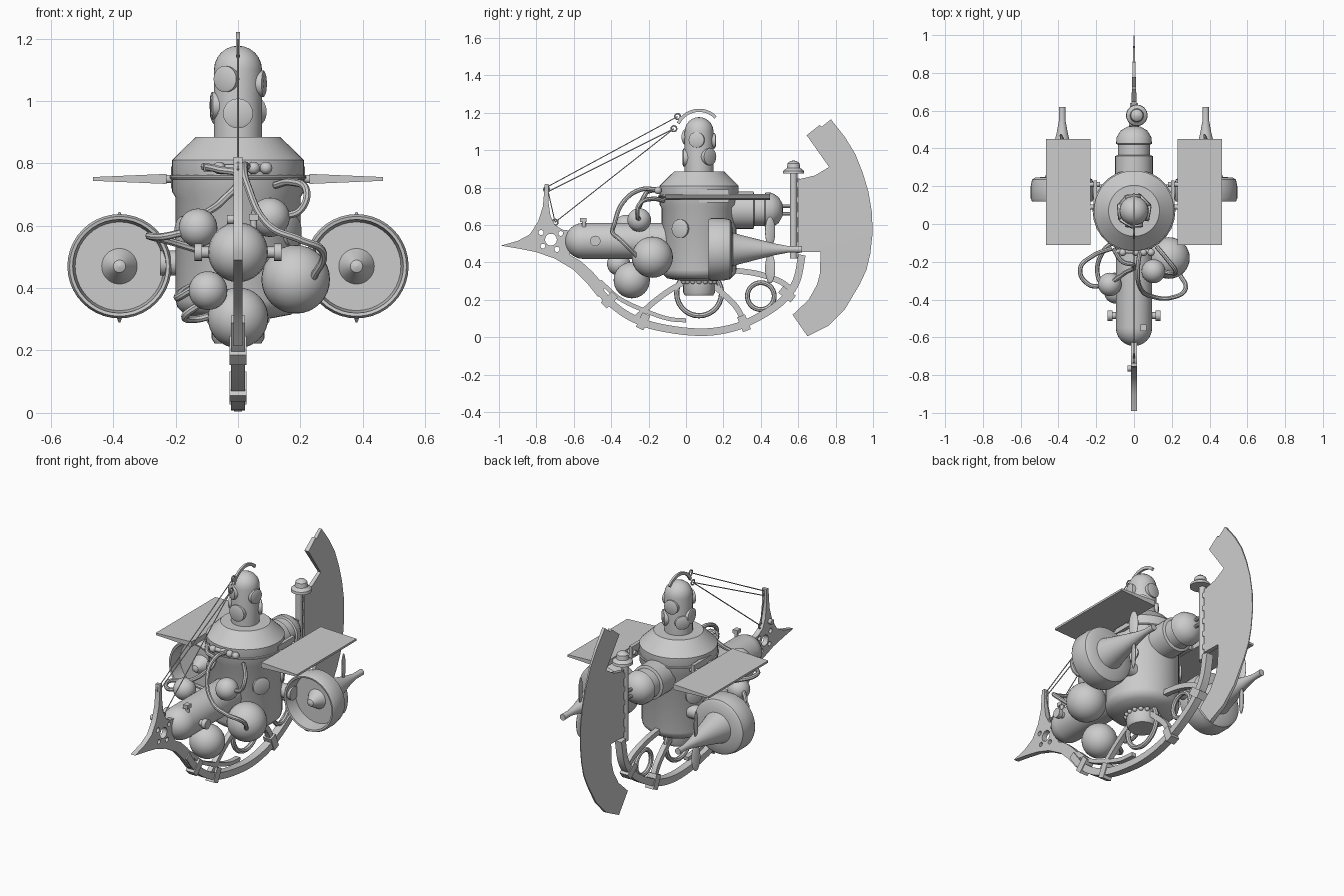
import bpy, math
from math import sin, cos, pi, radians
from mathutils import Vector

if "Cube" in bpy.data.objects:
    bpy.data.objects.remove(bpy.data.objects["Cube"])

def new_obj(name, verts, faces):
    me = bpy.data.meshes.new(name)
    me.from_pydata(verts, [], faces)
    ob = bpy.data.objects.new(name, me)
    bpy.context.collection.objects.link(ob)
    return ob

def lathe(name, prof, loc=(0, 0, 0), axis=(0, 0, 1), n=32):
    """Revolve (radius, height) points round an axis through loc."""
    q, loc = Vector(axis).to_track_quat('Z', 'Y'), Vector(loc)
    verts = [loc + q @ Vector((max(r, 1e-4) * cos(2*pi*i/n), max(r, 1e-4) * sin(2*pi*i/n), h))
             for r, h in prof for i in range(n)]
    faces = [(j*n + i, j*n + (i+1) % n, (j+1)*n + (i+1) % n, (j+1)*n + i)
             for j in range(len(prof) - 1) for i in range(n)]
    faces += [tuple(range(n))[::-1], tuple(range((len(prof)-1)*n, len(prof)*n))]
    return new_obj(name, verts, faces)

def rod(name, a, b, r, n=16):
    a, b = Vector(a), Vector(b)
    return lathe(name, [(r, 0), (r, (b - a).length)], a, b - a, n)

def ball(name, loc, r, scale=(1, 1, 1), rot=(0, 0, 0)):
    bpy.ops.mesh.primitive_uv_sphere_add(segments=32, ring_count=16, radius=r, location=loc, rotation=rot)
    ob = bpy.context.object
    ob.name, ob.scale = name, scale
    return ob

def ring(name, loc, R, r, rot=(0, pi/2, 0)):
    bpy.ops.mesh.primitive_torus_add(major_radius=R, minor_radius=r, major_segments=28,
                                     minor_segments=8, location=loc, rotation=rot)
    bpy.context.object.name = name

def box(name, loc, size, rot=(0, 0, 0)):
    bpy.ops.mesh.primitive_cube_add(size=1, location=loc, rotation=rot)
    ob = bpy.context.object
    ob.name, ob.scale = name, size

def bake(name, cu):
    """Turn curve data into a mesh object."""
    tmp = bpy.data.objects.new(name + "_path", cu)
    bpy.context.collection.objects.link(tmp)
    bpy.context.view_layer.update()
    me = bpy.data.meshes.new_from_object(tmp.evaluated_get(bpy.context.evaluated_depsgraph_get()))
    bpy.data.objects.remove(tmp)
    ob = bpy.data.objects.new(name, me)
    bpy.context.collection.objects.link(ob)
    return ob

def hose(name, pts, r=0.012):
    cu = bpy.data.curves.new(name, 'CURVE')
    cu.dimensions, cu.bevel_depth, cu.bevel_resolution, cu.use_fill_caps = '3D', r, 2, True
    sp = cu.splines.new('BEZIER')
    sp.bezier_points.add(len(pts) - 1)
    for bp, p in zip(sp.bezier_points, pts):
        bp.co = p
        bp.handle_left_type = bp.handle_right_type = 'AUTO'
    return bake(name, cu)

def plate(name, outline, half, holes=()):
    """Flat plate in the y-z plane, with round holes (y, z, r)."""
    cu = bpy.data.curves.new(name, 'CURVE')
    cu.dimensions, cu.fill_mode, cu.extrude = '2D', 'BOTH', half
    loops = [outline] + [[(y + r*cos(2*pi*i/14), z + r*sin(2*pi*i/14)) for i in range(14)] for y, z, r in holes]
    for loop in loops:
        sp = cu.splines.new('POLY')
        sp.points.add(len(loop) - 1)
        sp.use_cyclic_u = True
        for p, (y, z) in zip(sp.points, loop):
            p.co = (y, z, 0, 1)
    ob = bake(name, cu)
    for v in ob.data.vertices:
        v.co = (v.co.z, v.co.x, v.co.y)
    return ob

def ribbon(name, pts, width, half):
    """Smooth band of constant width following points in the y-z plane."""
    P = [Vector(p) for p in pts]
    P = [2*P[0] - P[1]] + P + [2*P[-1] - P[-2]]
    line = []
    for a, b, c, d in zip(P, P[1:], P[2:], P[3:]):
        for k in range(5):
            t = k / 5
            line.append(0.5 * (2*b + (c-a)*t + (2*a-5*b+4*c-d)*t*t + (3*b-a-3*c+d)*t**3))
    line.append(P[-2])
    L, R = [], []
    for i, p in enumerate(line):
        t = (line[min(i+1, len(line)-1)] - line[max(i-1, 0)]).normalized()
        o = Vector((-t.y, t.x)) * width / 2
        L.append(tuple(p + o))
        R.append(tuple(p - o))
    return plate(name, L + R[::-1], half)

CY = 0.07  # y of the hull axis

# Hull with sloped roof, belly neck and its toothed collar
lathe("hull", [(0, .30), (.09, .30), (.17, .315), (.195, .34), (.2, .36), (.2, .69), (.212, .71), (.212, .81),
               (.135, .885), (0, .885)], (0, CY, 0), n=40)
lathe("belly_neck", [(.085, .31), (.085, .24), (.075, .222), (0, .222)], (0, CY, 0))
for i in range(16):
    a = 2*pi*i/16
    ball("collar_tooth", (.088*cos(a), CY + .088*sin(a), .297), .013)
ring("hull_band", (0, CY, .755), .212, .007, (0, 0, 0))
for a in (-30, 30, 150, 210):
    d = Vector((cos(radians(a)), sin(radians(a)), 0))
    lathe("hull_porthole", [(.05, 0), (.05, .012), (.04, .016), (0, .016)], Vector((0, CY, .58)) + d*.195, d, 24)

# Lookout turret with scattered portholes
lathe("turret", [(.077, .88), (.077, 1.10)] + [(.077*cos(t*pi/12), 1.10 + .077*sin(t*pi/12)) for t in range(1, 7)],
      (0, CY, 0))
for a, z, r in ((-90, .96, .048), (-120, 1.07, .042), (-10, 1.055, .042), (45, .965, .046),
                (185, .985, .044), (95, 1.05, .042), (140, .96, .04)):
    d = Vector((cos(radians(a)), sin(radians(a)), 0))
    lathe("turret_porthole", [(r, 0), (r, .026), (r*.8, .03), (0, .03)], Vector((0, CY, z)) + d*.058, d, 20)
arc = [(CY + .125*cos(radians(a)), 1.085 + .128*sin(radians(a))) for a in range(45, 161, 12)]
ribbon("turret_crest", arc, .017, .006)

# Nose fuselage, side knobs and periscope
lathe("nose", [(.096, 0), (.096, .55)] + [(.096*cos(t*pi/12), .55 + .096*sin(t*pi/12)) for t in range(1, 7)],
      (0, 0, .515), (0, -1, 0))
for s in (-1, 1):
    rod("nose_knob_stem", (s*.08, -.485, .515), (s*.12, -.485, .515), .018)
    rod("nose_knob", (s*.115, -.485, .515), (s*.14, -.485, .515), .028)
rod("periscope", (.05, -.545, .58), (.05, -.545, .635), .011)
box("periscope_head", (.05, -.55, .627), (.03, .035, .022))

# Float spheres
for x, y, z, r in ((-.128, -.32, .593, .062), (.103, -.25, .627, .063), (.185, -.18, .428, .11),
                   (-.096, -.36, .392, .062), (0, -.29, .305, .097)):
    ball("float", (x, y, z), r)

# Manifold and hoses
for x in (-.06, .01, .05, .09):
    ball("manifold_valve", (x, -.15, .785), .02)
rod("manifold", (-.11, -.145, .785), (.1, -.145, .785), .012)
hose("hose_a", [(-.17, -.33, .58), (-.24, -.32, .565), (-.285, -.24, .567), (-.22, -.17, .55), (-.12, -.13, .52)])
hose("hose_b", [(.03, -.15, .79), (.02, -.24, .79), (.03, -.33, .73), (.1, -.385, .6), (.2, -.39, .555),
                (.27, -.35, .52), (.24, -.26, .43)])
hose("hose_c", [(.12, -.12, .73), (.17, -.18, .74), (.22, -.25, .71), (.2, -.26, .65), (.15, -.25, .63)])
hose("hose_d", [(-.11, -.13, .79), (-.06, -.2, .78), (0, -.22, .76), (-.05, -.26, .68), (-.12, -.31, .63)])
hose("hose_e", [(-.12, -.36, .35), (-.17, -.33, .31), (-.14, -.28, .3), (-.06, -.27, .32)])
hose("hose_f", [(-.14, -.34, .4), (-.19, -.28, .37), (-.16, -.14, .4), (-.1, -.09, .42)])

# Stern engine casing
lathe("stern_casing", [(.1, .2), (.1, .36), (.085, .365), (.085, .42), (.095, .425), (.092, .46), (.07, .495),
                       (.035, .515), (0, .52)], (0, 0, .68), (0, 1, 0))
for z in (.66, .70):
    rod("stern_rod", (0, .5, z), (0, .58, z), .01, 10)

# Side engine pods, propellers, struts and wings
for s in (-1, 1):
    x = s*.38
    lathe("engine_pod", [(0, .13), (.02, .138), (.057, .2), (.142, .2), (.15, .122), (.16, .12), (.167, .135),
                         (.167, .2), (.16, .235), (.145, .245), (.09, .25), (.078, .29), (.05, .40), (.03, .48),
                         (.017, .55), (.018, .62), (0, .62)], (x, 0, .47), (0, 1, 0), 40)
    for d in (-1, 1):
        ball("propeller_blade", (x, .45, .467 + d*.098), .08, (.12, .36, 1), (0, 0, d*.35))
    rod("pod_strut", (s*.15, .17, .48), (s*.25, .17, .48), .04)
    w0, w1 = .016, .006
    c = [(s*xx, y, .75 + k*w) for xx, w in ((.23, w0), (.465, w1)) for y in (-.11, .45) for k in (-1, 1)]
    new_obj("wing", c, [(0, 1, 3, 2), (4, 6, 7, 5), (0, 4, 5, 1), (2, 3, 7, 6), (1, 5, 7, 3), (0, 2, 6, 4)])
    box("wing_bracket", (s*.205, .15, .755), (.02, .16, .07))
    for y in (.09, .21):
        rod("wing_pin", (s*.18, y, .75), (s*.26, y, .75), .013)

# Bow ram with lightening holes
plate("bow_ram", [(-.99, .49), (-.9, .515), (-.835, .55), (-.79, .62), (-.765, .70), (-.755, .82), (-.735, .82),
                  (-.735, .72), (-.725, .65), (-.70, .60), (-.66, .575), (-.62, .57), (-.62, .44), (-.56, .405),
                  (-.5, .35), (-.43, .27), (-.47, .215), (-.53, .29), (-.6, .36), (-.7, .42), (-.8, .455), (-.9, .475)],
      .015, [(-.775, .56, .014), (-.722, .522, .032), (-.765, .487, .013), (-.69, .47, .014), (-.67, .555, .013)])

# Keel, ribs and clamps
ribbon("keel", [(-.5, .3), (-.42, .2), (-.3, .11), (-.15, .055), (.07, .027), (.25, .05), (.4, .115), (.52, .2),
                (.59, .3), (.62, .44)], .04, .022)
ribbon("keel_rib", [(-.27, .1), (-.17, .19), (-.08, .255), (.0, .3)], .03, .015)
ribbon("keel_rib", [(.12, .3), (.19, .24), (.27, .16), (.31, .08)], .03, .015)
ribbon("keel_rib", [(.24, .36), (.38, .34), (.5, .3), (.57, .25)], .03, .015)
ribbon("keel_rib", [(-.46, .3), (-.36, .21), (-.24, .15), (-.1, .1), (0, .09)], .022, .015)
for y, z, a in ((-.41, .2, -45), (-.23, .085, -25), (.31, .075, 22), (.54, .23, 52)):
    box("keel_clamp", (0, y, z), (.054, .045, .085), (radians(a), 0, 0))
ring("keel_hoop", (0, CY, .235), .12, .014)
ring("keel_hoop", (0, .40, .22), .072, .013)

# Stern mast with bell cap
rod("stern_mast", (0, .575, .42), (0, .575, .89), .02)
rod("hinge_pin", (0, .6, .45), (0, .6, .85), .008, 10)
for z in (.48, .56, .64, .72, .80):
    rod("hinge_knuckle", (0, .595, z), (0, .595, z + .03), .014, 12)
lathe("mast_bell", [(0, .875), (.057, .875), (.055, .89), (.036, .905), (.032, .93), (.018, .942), (0, .945)],
      (.015, .575, 0))

# Sickle-shaped rudder, thinning towards its trailing edge
rud = plate("rudder", [(.775, 1.165), (.85, 1.07), (.905, .98), (.945, .88), (.975, .78), (.995, .66), (.997, .55),
                       (.985, .445), (.965, .36), (.93, .285), (.85, .15), (.76, .06), (.65, .005), (.57, .12),
                       (.655, .2), (.70, .28), (.715, .335), (.72, .455), (.605, .455), (.605, .845), (.69, .865),
                       (.765, .91), (.645, 1.08), (.715, 1.135), (.725, 1.125)], .015)
for v in rud.data.vertices:
    v.co.x *= max(.15, 1 - (v.co.y - .6) / .45)

# Rigging lines and shackles
for a, b in (((-.74, .805), (-.045, 1.18)), ((-.735, .78), (-.065, 1.115)), ((-.7, .615), (-.065, 1.115)),
             ((-.735, .77), (-.7, .615))):
    rod("rigging_line", (0, *a), (0, *b), .003, 6)
for y, z in ((-.045, 1.18), (-.065, 1.115), (-.7, .615), (-.745, .79)):
    ring("shackle", (0, y, z), .015, .004)
rod("bow_lamp", (-.035, -.765, .62), (.01, -.765, .62), .015)

# Smooth shading with sharp edges kept
bpy.ops.object.select_all(action='DESELECT')
for ob in bpy.context.scene.objects:
    ob.select_set(True)
    bpy.context.view_layer.objects.active = ob
bpy.ops.object.shade_smooth_by_angle(angle=radians(35))
